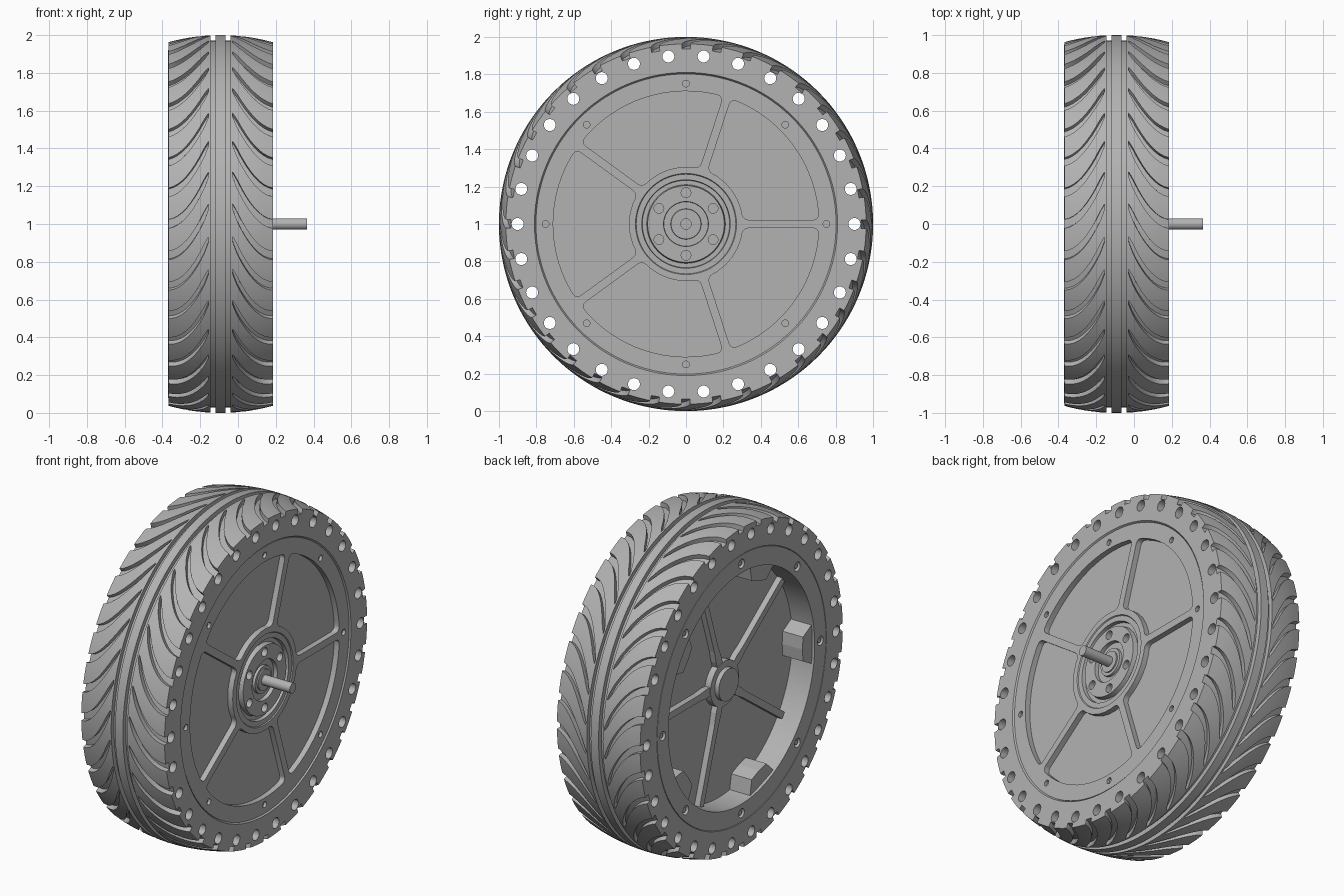
import bpy, bmesh, math
from math import sin, cos, pi, radians

if "Cube" in bpy.data.objects:
    bpy.data.objects.remove(bpy.data.objects["Cube"], do_unlink=True)

grey = bpy.data.materials.new("mid_grey")
grey.use_nodes = True
GREY = (0.45, 0.45, 0.45, 1)
grey.diffuse_color = GREY
grey.node_tree.nodes["Principled BSDF"].inputs["Base Color"].default_value = GREY

BACK, FRONT, MID = -0.37, 0.185, -0.092


def at(x, r, a):
    """Point on the wheel: along the axle, radius, angle."""
    return (x, r * cos(a), 1 + r * sin(a))


def finish(bm, name):
    bmesh.ops.remove_doubles(bm, verts=bm.verts, dist=1e-5)
    bmesh.ops.recalc_face_normals(bm, faces=bm.faces)
    mesh = bpy.data.meshes.new(name)
    bm.to_mesh(mesh)
    bm.free()
    ob = bpy.data.objects.new(name, mesh)
    bpy.context.collection.objects.link(ob)
    mesh.materials.append(grey)
    return ob


def select(ob):
    bpy.ops.object.select_all(action='DESELECT')
    ob.select_set(True)
    bpy.context.view_layer.objects.active = ob


def smooth(ob):
    select(ob)
    bpy.ops.object.shade_smooth_by_angle(angle=radians(30))


def lathe(name, profile, n, closed):
    bm = bmesh.new()
    rings = [[bm.verts.new(at(x, r, 2 * pi * i / n)) for i in range(n)]
             for x, r in profile]
    pairs = list(zip(rings, rings[1:])) + ([(rings[-1], rings[0])] if closed else [])
    for p, q in pairs:
        for i in range(n):
            j = (i + 1) % n
            bm.faces.new((p[i], p[j], q[j], q[i]))
    if not closed:
        bm.faces.new(rings[0])
        bm.faces.new(rings[-1])
    return finish(bm, name)


def prism(bm, outline, x0, x1, corners=(), rounding=0):
    """Extrude an outline of (radius, angle) points along the axle."""
    tmp = bmesh.new()
    verts = [tmp.verts.new(at(x0, r, a)) for r, a in outline]
    tmp.faces.new(verts)
    if rounding:
        bmesh.ops.bevel(tmp, geom=[verts[i] for i in corners], offset=rounding,
                        segments=4, profile=0.5, affect='VERTICES')
    res = bmesh.ops.extrude_face_region(tmp, geom=tmp.faces[:])
    new = [v for v in res["geom"] if isinstance(v, bmesh.types.BMVert)]
    bmesh.ops.translate(tmp, verts=new, vec=(x1 - x0, 0, 0))
    bmesh.ops.recalc_face_normals(tmp, faces=tmp.faces)
    mesh = bpy.data.meshes.new("scratch")
    tmp.to_mesh(mesh)
    tmp.free()
    bm.from_mesh(mesh)
    bpy.data.meshes.remove(mesh)


def rod(bm, r, a, size, x0, x1, n=20):
    """Cylinder parallel to the axle, at radius r and angle a."""
    pts = []
    for i in range(n):
        y = r * cos(a) + size * cos(2 * pi * i / n)
        z = r * sin(a) + size * sin(2 * pi * i / n)
        pts.append((math.hypot(y, z), math.atan2(z, y)))
    prism(bm, pts, x0, x1)


def cut(ob, bm):
    tool = finish(bm, "cutter")
    tool.hide_render = True
    mod = ob.modifiers.new("cut", 'BOOLEAN')
    mod.operation, mod.solver, mod.object = 'DIFFERENCE', 'EXACT', tool
    select(ob)
    bpy.ops.object.modifier_apply(modifier=mod.name)
    bpy.data.objects.remove(tool, do_unlink=True)


def crown(u):
    return 1 - 0.038 * (u / 0.28) ** 2


# Tyre: crowned ring with a double channel around a centre rib
half = [0.053 + (FRONT - MID - 0.053) * i / 6 for i in range(7)]
left = [(MID - u, crown(u)) for u in reversed(half)]
right = [(MID + u, crown(u)) for u in half]
rib = [(MID - 0.053, 0.972), (MID - 0.026, 0.972), (MID - 0.026, 1.0),
       (MID + 0.026, 1.0), (MID + 0.026, 0.972), (MID + 0.053, 0.972)]
inner = [(FRONT, 0.81), (FRONT - 0.012, 0.802), (BACK + 0.005, 0.802), (BACK, 0.806)]
tyre = lathe("tyre", left + rib + right + inner, 144, True)

# Curved tread grooves, mirrored about the rib
bm = bmesh.new()
GROOVES, STEPS = 36, 10
for side in (-1, 1):
    for k in range(GROOVES):
        sections = []
        for i in range(STEPS + 1):
            u = 0.063 + 0.235 * i / STEPS
            a = 2 * pi * k / GROOVES - 0.27 * (1 - (u - 0.063) / 0.225) ** 2
            w = 0.012 if i == 0 else 0.024
            lo, hi = crown(u) - 0.028, 1.04
            sections.append([bm.verts.new(at(MID + side * u, r, a + d)) for r, d in
                             ((lo, -w), (lo, w), (hi, w), (hi, -w))])
        for p, q in zip(sections, sections[1:]):
            for i in range(4):
                j = (i + 1) % 4
                bm.faces.new((p[i], p[j], q[j], q[i]))
        bm.faces.new(sections[0])
        bm.faces.new(sections[-1])
cut(tyre, bm)

# Ring of holes right through the tyre
bm = bmesh.new()
for k in range(30):
    rod(bm, 0.9, radians(12 * k), 0.032, BACK - 0.1, FRONT + 0.1)
cut(tyre, bm)
smooth(tyre)

# Rim: stepped hub face in front, deep dish behind
rim = lathe("rim", [
    (0.17, 0.08), (0.155, 0.082), (0.155, 0.118), (0.178, 0.12), (0.178, 0.205),
    (0.15, 0.21), (0.15, 0.233), (0.172, 0.236), (0.172, 0.266), (0.178, 0.27),
    (0.178, 0.802), (BACK, 0.802), (BACK, 0.695), (-0.22, 0.695)], 120, False)

# Five rounded pockets between the front spokes
bm = bmesh.new()
for k in range(5):
    mid = radians(72 * k + 36)
    outline = []
    for r, n, sign in ((0.71, 16, 1), (0.305, 6, -1)):
        span = radians(36) - math.asin(0.022 / r)
        outline += [(r, mid + sign * span * (2 * i / n - 1)) for i in range(n + 1)]
    prism(bm, outline, 0.145, 0.22, (0, 16, 17, 23), 0.03)
cut(rim, bm)

# Bolt holes: six in the hub, eight around the rim on both faces
bm = bmesh.new()
for k in range(6):
    rod(bm, 0.167, radians(60 * k + 30), 0.026, 0.12, 0.22)
for k in range(8):
    rod(bm, 0.75, radians(45 * k), 0.018, 0.16, 0.22)
    rod(bm, 0.75, radians(45 * k), 0.027, BACK - 0.05, BACK + 0.03)
cut(rim, bm)
smooth(rim)

# Screws sunk in the back bolt holes
bm = bmesh.new()
for k in range(8):
    rod(bm, 0.75, radians(45 * k), 0.015, BACK + 0.008, BACK + 0.04)
smooth(finish(bm, "back_screws"))

# Back spokes, and clamp blocks on the dish wall between them
spokes, blocks = bmesh.new(), bmesh.new()
for k in range(5):
    a = radians(72 * k)
    prism(spokes, [(0.08, a - 0.25), (0.17, a - 0.16), (0.24, a - 0.085),
                   (0.7, a - 0.029), (0.7, a + 0.029), (0.24, a + 0.085),
                   (0.17, a + 0.16), (0.08, a + 0.25)], -0.255, -0.215)
    b = a + radians(36)
    prism(blocks, [(0.70, b - 0.17), (0.61, b - 0.12), (0.60, b),
                   (0.61, b + 0.12), (0.70, b + 0.17)], -0.355, -0.215)
finish(spokes, "back_spokes")
finish(blocks, "clamp_blocks")

# Back hub boss, front hub collar and axle
for name, r, x0, x1 in (("back_collar", 0.135, -0.258, -0.215),
                        ("back_boss", 0.095, -0.285, -0.215),
                        ("axle_collar", 0.062, 0.15, 0.178),
                        ("axle", 0.03, 0.12, 0.365)):
    bm = bmesh.new()
    rod(bm, 0, 0, r, x0, x1, 40)
    smooth(finish(bm, name))
